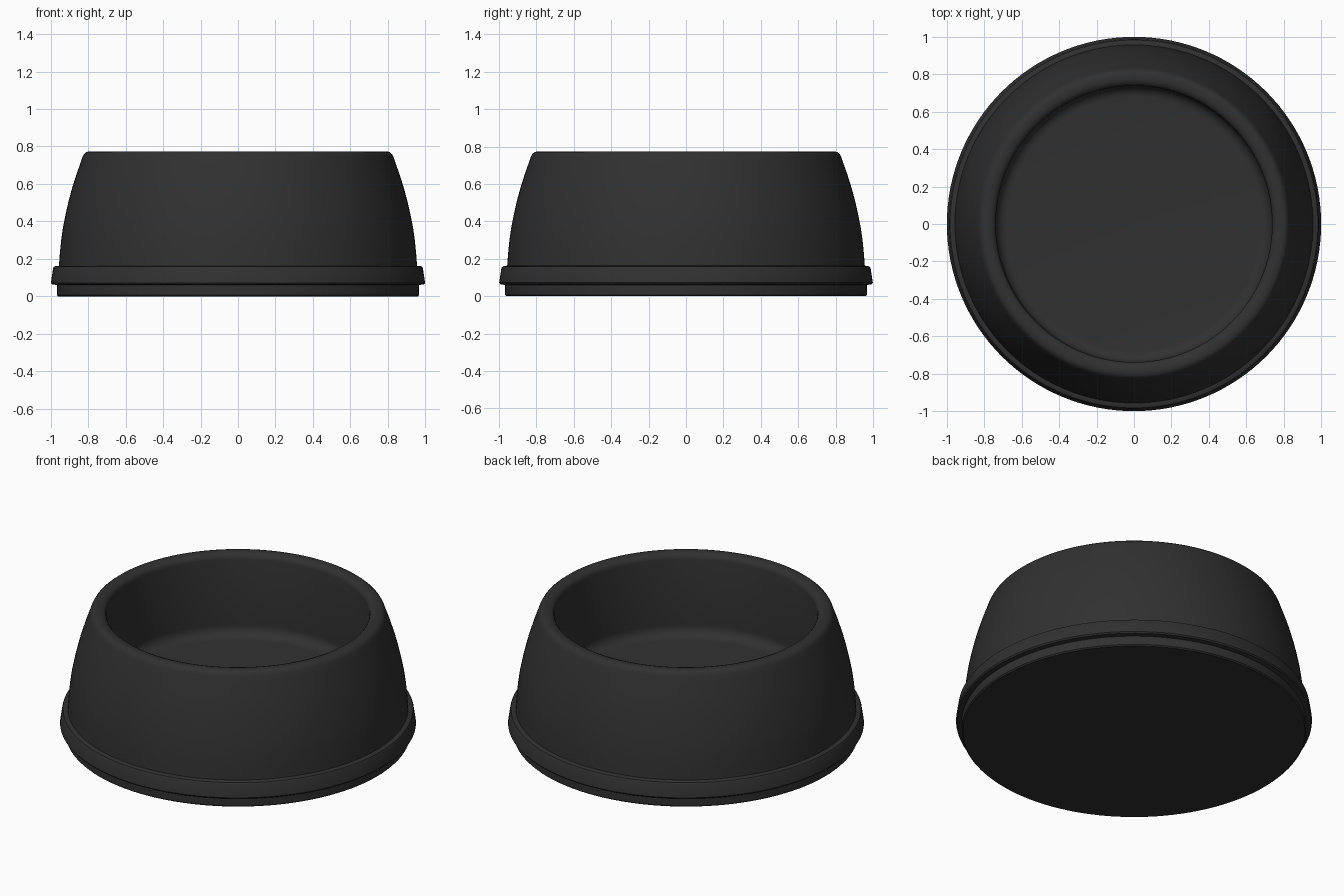
import bpy, bmesh, math

if "Cube" in bpy.data.objects:
    bpy.data.objects.remove(bpy.data.objects["Cube"])

# Single dark plastic colour
mat = bpy.data.materials.new("charcoal_plastic")
mat.diffuse_color = (0.03, 0.03, 0.03, 1)
mat.use_nodes = True
mat.node_tree.nodes["Principled BSDF"].inputs["Base Color"].default_value = mat.diffuse_color


def lathe(name, profile, steps=128):
    """Spin an (r, z) profile around z; ends at r = 0 become closed discs."""
    bm = bmesh.new()
    rings = []
    for r, z in profile:
        if r == 0:
            rings.append([bm.verts.new((0, 0, z))] * steps)
        else:
            rings.append([bm.verts.new((r * math.cos(2 * math.pi * i / steps),
                                        r * math.sin(2 * math.pi * i / steps), z))
                          for i in range(steps)])
    for a, b in zip(rings, rings[1:]):
        for i in range(steps):
            j = (i + 1) % steps
            bm.faces.new(list(dict.fromkeys((a[i], a[j], b[j], b[i]))))
    bmesh.ops.recalc_face_normals(bm, faces=bm.faces)
    me = bpy.data.meshes.new(name)
    bm.to_mesh(me)
    bm.free()
    ob = bpy.data.objects.new(name, me)
    bpy.context.collection.objects.link(ob)
    me.materials.append(mat)
    bpy.context.view_layer.objects.active = ob
    ob.select_set(True)
    bpy.ops.object.shade_smooth_by_angle(angle=math.radians(35))
    ob.select_set(False)
    return ob


# Foot and protruding base band
base = [(0, 0), (0.96, 0), (0.967, 0.007), (0.967, 0.06), (0.993, 0.064),
        (0.999, 0.072), (0.987, 0.150), (0.982, 0.158), (0.972, 0.162), (0.956, 0.163)]
# Gently bulging outer wall
wall = [(0.951, 0.23), (0.944, 0.30), (0.934, 0.37), (0.920, 0.44), (0.904, 0.51),
        (0.885, 0.58), (0.863, 0.65), (0.840, 0.715)]
# Rounded rim
rim = [(0.830, 0.745), (0.822, 0.760), (0.810, 0.770), (0.795, 0.774),
       (0.770, 0.773), (0.752, 0.766), (0.742, 0.755), (0.738, 0.740)]
# Inner wall, filleted into the basin floor
basin = [(0.737, 0.34)] + [
    (0.677 + 0.06 * math.cos(math.radians(a)), 0.33 - 0.06 * math.sin(math.radians(a)))
    for a in range(0, 91, 15)] + [(0, 0.27)]

lathe("pet_bowl", base + wall + rim + basin)
